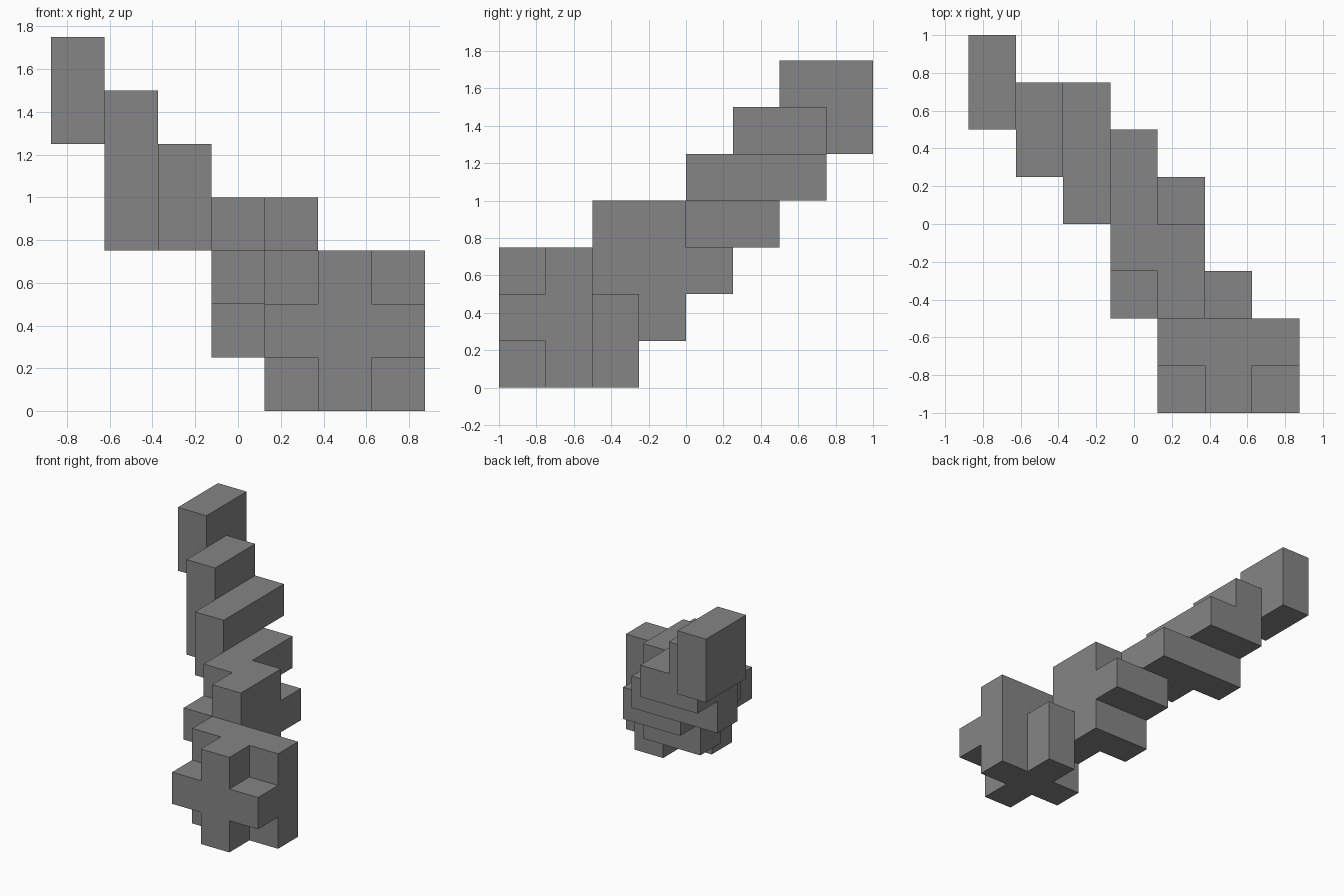
import bpy
import bmesh
from itertools import product
from math import radians
from mathutils import Vector

cube = bpy.data.objects.get("Cube")
if cube:
    bpy.data.objects.remove(cube, do_unlink=True)

UNIT = 0.25
ORIGIN = Vector((-3.5, -4, 0))

grey = bpy.data.materials.new("stone_grey")
grey.use_nodes = True
colour = (0.235, 0.235, 0.235, 1)
grey.diffuse_color = colour
grey.node_tree.nodes["Principled BSDF"].inputs["Base Color"].default_value = colour

# Each part is a union of blocks: (first cell, size in cells)
PARTS = {
    "knob": [
        ((4, 1, 0), (3, 1, 3)),   # cross slab
        ((5, 0, 0), (1, 1, 3)),   # front upright
        ((4, 0, 1), (3, 1, 1)),   # front bar
        ((5, 2, 0), (1, 1, 2)),   # back stub
    ],
    "collar": [
        ((4, 2, 1), (1, 2, 3)),   # main block
        ((3, 3, 1), (1, 1, 3)),   # side upright
        ((3, 4, 2), (2, 1, 1)),   # back bar
        ((3, 2, 2), (1, 1, 1)),   # front stub
        ((3, 4, 3), (1, 2, 1)),   # upper bar
    ],
    "shaft": [
        ((2, 4, 4), (1, 3, 1)),   # long bar
        ((2, 4, 3), (1, 2, 1)),   # bar below
        ((1, 5, 3), (1, 1, 3)),   # upright
        ((1, 6, 4), (1, 1, 2)),   # back upright
    ],
    "tip": [((0, 6, 5), (1, 2, 2))],
}


def fill(blocks):
    """Return the set of cells covered by the blocks."""
    return {tuple(s + o for s, o in zip(start, offset))
            for start, size in blocks
            for offset in product(*map(range, size))}


cells = {name: fill(blocks) for name, blocks in PARTS.items()}
solid = set().union(*cells.values())


def build_skin(name, part):
    """Make the outer faces of a part, leaving out hidden contact faces."""
    bm = bmesh.new()
    for cell in sorted(part):
        centre = Vector(cell) + Vector((0.5, 0.5, 0.5)) + ORIGIN
        for axis, sign in product(range(3), (-1, 1)):
            normal = Vector((0, 0, 0))
            normal[axis] = sign
            if tuple(int(c + n) for c, n in zip(cell, normal)) in solid:
                continue
            u = Vector((0, 0, 0))
            u[(axis + 1) % 3] = 0.5
            v = normal.cross(u)
            mid = centre + normal / 2
            corners = (mid - u - v, mid + u - v, mid + u + v, mid - u + v)
            bm.faces.new([bm.verts.new(p * UNIT) for p in corners])
    # Weld the squares and merge them into large flat faces
    bmesh.ops.remove_doubles(bm, verts=bm.verts, dist=0.001)
    bmesh.ops.dissolve_limit(bm, angle_limit=radians(1),
                             verts=bm.verts, edges=bm.edges)
    mesh = bpy.data.meshes.new(name)
    bm.to_mesh(mesh)
    bm.free()
    mesh.materials.append(grey)
    bpy.context.collection.objects.link(bpy.data.objects.new(name, mesh))


for part_name, part_cells in cells.items():
    build_skin(part_name, part_cells)
